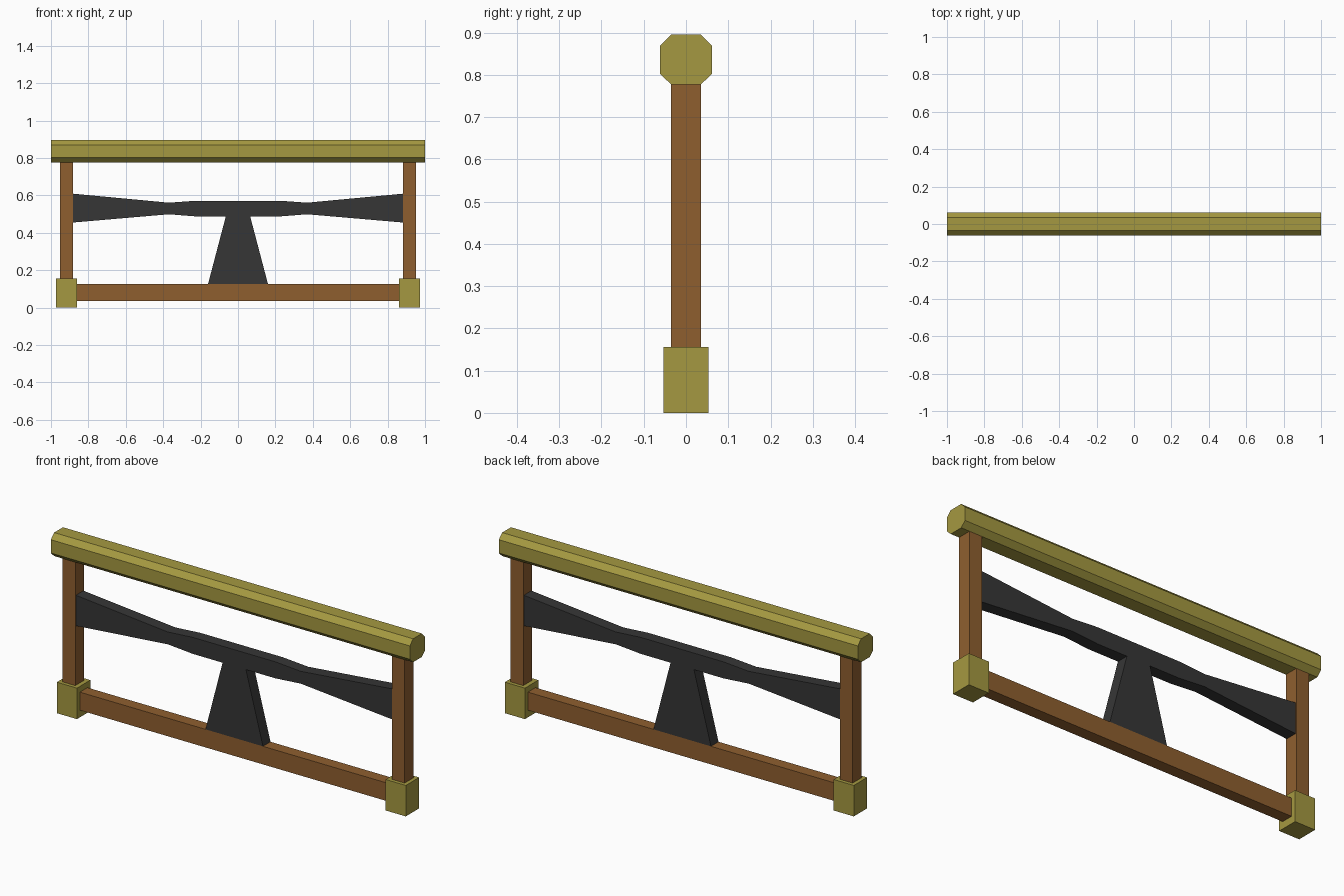
import bpy
import bmesh

if "Cube" in bpy.data.objects:
    bpy.data.objects.remove(bpy.data.objects["Cube"])


def srgb(v):
    v /= 255
    return v / 12.92 if v <= 0.04045 else ((v + 0.055) / 1.055) ** 2.4


def material(name, rgb):
    m = bpy.data.materials.new(name)
    m.diffuse_color = [srgb(c) for c in rgb] + [1]
    m.use_nodes = True
    m.node_tree.nodes["Principled BSDF"].inputs["Base Color"].default_value = m.diffuse_color
    return m


olive = material("olive paint", (165, 153, 65))
brown = material("brown wood", (143, 95, 47))
dark = material("dark iron", (54, 54, 54))


def extrude(name, outline, direction, mat):
    """Closed prism: extrude a planar outline of 3D points along direction."""
    mesh = bpy.data.meshes.new(name)
    bm = bmesh.new()
    face = bm.faces.new([bm.verts.new(p) for p in outline])
    new = bmesh.ops.extrude_face_region(bm, geom=[face])["geom"]
    bmesh.ops.translate(bm, vec=direction,
                        verts=[g for g in new if isinstance(g, bmesh.types.BMVert)])
    bmesh.ops.recalc_face_normals(bm, faces=bm.faces)
    bm.to_mesh(mesh)
    bm.free()
    mesh.materials.append(mat)
    obj = bpy.data.objects.new(name, mesh)
    bpy.context.collection.objects.link(obj)
    return obj


def box(name, x0, x1, half_y, z0, z1, mat):
    pts = [(x0, -half_y, z0), (x1, -half_y, z0), (x1, -half_y, z1), (x0, -half_y, z1)]
    return extrude(name, pts, (0, 2 * half_y, 0), mat)


# Octagonal top rail
section = [(-0.035, 0.777), (0.035, 0.777), (0.061, 0.802), (0.061, 0.869),
           (0.035, 0.895), (-0.035, 0.895), (-0.061, 0.869), (-0.061, 0.802)]
extrude("top_rail", [(-1, y, z) for y, z in section], (2, 0, 0), olive)

# Posts and block feet, one pair per end
for side, s in (("left", -1), ("right", 1)):
    box(side + "_post", s * 0.882, s * 0.953, 0.035, 0.155, 0.777, brown)
    box(side + "_foot", s * 0.86, s * 0.972, 0.053, 0, 0.156, olive)

# Bottom beam between the feet
box("bottom_beam", -0.86, 0.86, 0.03, 0.036, 0.127, brown)

# Waisted cross brace with flared central stem, one mirrored outline
half = [(0.16, 0.127), (0.065, 0.488), (0.23, 0.488), (0.37, 0.499),
        (0.882, 0.455), (0.882, 0.609), (0.37, 0.561), (0.23, 0.571)]
outline = half + [(-x, z) for x, z in reversed(half)]
extrude("cross_brace", [(x, -0.03, z) for x, z in outline], (0, 0.06, 0), dark)
